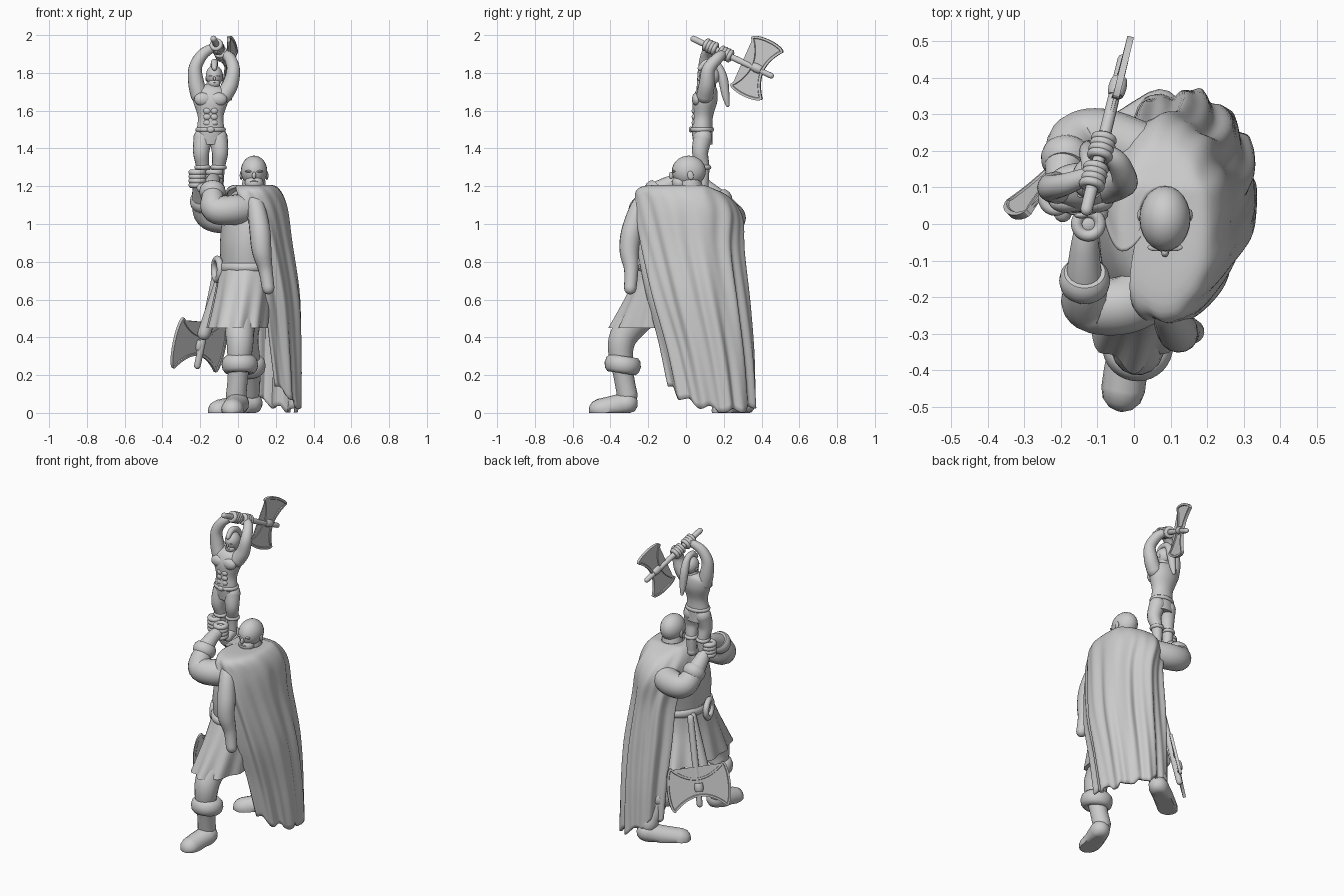
import bpy, bmesh, math
from mathutils import Vector, Matrix

cube = bpy.data.objects.get("Cube")
if cube:
    bpy.data.objects.remove(cube, do_unlink=True)

stone = bpy.data.materials.new("stone_grey")
stone.use_nodes = True
GREY = (0.6, 0.6, 0.6, 1)
stone.diffuse_color = GREY
stone.node_tree.nodes["Principled BSDF"].inputs["Base Color"].default_value = GREY


def finish(name, bm, angle=50):
    bmesh.ops.recalc_face_normals(bm, faces=bm.faces)
    me = bpy.data.meshes.new(name)
    bm.to_mesh(me)
    bm.free()
    me.materials.append(stone)
    me.polygons.foreach_set("use_smooth", [True] * len(me.polygons))
    me.set_sharp_from_angle(angle=math.radians(angle))
    ob = bpy.data.objects.new(name, me)
    bpy.context.collection.objects.link(ob)
    return ob


def smooth_rows(rows, steps=6):
    """Catmull-Rom interpolation of rows of numbers."""
    rows = [Vector(r) for r in rows]
    ext = [rows[0]] + rows + [rows[-1]]
    out = []
    for i in range(1, len(ext) - 2):
        a, b, c, d = ext[i - 1:i + 3]
        for k in range(steps):
            t = k / steps
            out.append(0.5 * (2 * b + (c - a) * t + (2 * a - 5 * b + 4 * c - d) * t * t
                              + (3 * b - a - 3 * c + d) * t ** 3))
    return out + [rows[-1]]


def skin_rings(name, rings, closed=True, caps=True, angle=50):
    bm = bmesh.new()
    vs = [[bm.verts.new(p) for p in ring] for ring in rings]
    n = len(vs[0])
    for a, b in zip(vs, vs[1:]):
        for j in range(n if closed else n - 1):
            bm.faces.new((a[j], a[(j + 1) % n], b[(j + 1) % n], b[j]))
    if caps:
        bm.faces.new(vs[0][::-1])
        bm.faces.new(vs[-1])
    return finish(name, bm, angle)


def tube(name, pts, n=16):
    """Rounded limb through (x, y, z, radius) points, kept above the ground."""
    rows = smooth_rows(pts)
    path = [(Vector(r[:3]), r[3]) for r in rows]
    t0 = (path[0][0] - path[1][0]).normalized()
    t1 = (path[-1][0] - path[-2][0]).normalized()
    cap = [math.radians(a) for a in (80, 55, 30)]
    head = [(path[0][0] + t0 * path[0][1] * math.sin(a), path[0][1] * math.cos(a)) for a in cap]
    tail = [(path[-1][0] + t1 * path[-1][1] * math.sin(a), path[-1][1] * math.cos(a)) for a in cap[::-1]]
    path = head + path + tail
    rings, side = [], None
    for i, (p, r) in enumerate(path):
        t = (path[min(i + 1, len(path) - 1)][0] - path[max(i - 1, 0)][0]).normalized()
        if side is None:
            side = t.orthogonal()
        side = (side - t * side.dot(t)).normalized()
        up = t.cross(side)
        ring = []
        for j in range(n):
            a = math.tau * j / n
            v = p + (side * math.cos(a) + up * math.sin(a)) * r
            v.z = max(v.z, 0)
            ring.append(v)
        rings.append(ring)
    return skin_rings(name, rings)


def loft(name, rows, folds=0, depth=0, n=72):
    """Ellipse sections (z, cx, cy, rx, ry), with folds deepening downward."""
    rows = smooth_rows(rows)
    rings = []
    for i, (z, cx, cy, rx, ry) in enumerate(rows):
        ring = []
        for j in range(n):
            a = math.tau * j / n
            f = 1 + depth * i / len(rows) * math.sin(folds * a + math.sin(2 * a))
            ring.append((cx + rx * f * math.cos(a), cy + ry * f * math.sin(a), z))
        rings.append(ring)
    return skin_rings(name, rings)


def ball(name, at, size, turn=0):
    bm = bmesh.new()
    m = Matrix.Translation(at) @ Matrix.Rotation(turn, 4, 'X') @ Matrix.Diagonal((*size, 1))
    bmesh.ops.create_uvsphere(bm, u_segments=24, v_segments=14, radius=1, matrix=m)
    return finish(name, bm)


def ring(name, at, axis, major, minor, stretch=(1, 1, 1)):
    rot = Vector(axis).to_track_quat('Z', 'Y').to_matrix()
    rings = []
    for i in range(33):
        a = math.tau * i / 32
        row = []
        for j in range(10):
            b = math.tau * j / 10
            r = major + minor * math.cos(b)
            p = Vector((r * math.cos(a) * stretch[0], r * math.sin(a) * stretch[1],
                        minor * math.sin(b) * stretch[2]))
            row.append(rot @ p + Vector(at))
        rings.append(row)
    return skin_rings(name, rings, caps=False)


def axe(name, start, end, centre, blade_dir, su, sv, r):
    """Handle from start to end with a two-sided blade at centre."""
    start, end, centre = Vector(start), Vector(end), Vector(centre)
    v = (end - start).normalized()
    u = Vector(blade_dir)
    u = (u - v * u.dot(v)).normalized()
    w = u.cross(v)
    tube(name + "_handle", [(*start, r), (*start.lerp(end, 0.5), r), (*end, r * 0.9)], 12)
    flare = [(0.135 * t / 8, 0.04 + 0.055 * (t / 8) ** 2) for t in range(9)]
    edge = [(0.135 + 0.03 * math.cos(a), 0.095 * math.sin(a))
            for a in [math.radians(d) for d in range(75, -90, -15)]]
    half = flare + edge + [(x, -y) for x, y in flare[::-1]]
    outline = half + [(-x, -y) for x, y in half[1:-1]]
    bm = bmesh.new()
    vs = [bm.verts.new(centre + u * x * su + v * y * sv - w * 0.009) for x, y in outline]
    base = bm.faces.new(vs)
    out = bmesh.ops.extrude_face_region(bm, geom=[base])
    moved = [g for g in out["geom"] if isinstance(g, bmesh.types.BMVert)]
    bmesh.ops.translate(bm, verts=moved, vec=w * 0.018)
    bmesh.ops.recalc_face_normals(bm, faces=bm.faces)
    sides = [f for f in bm.faces if len(f.verts) > 4]
    bmesh.ops.inset_individual(bm, faces=sides, thickness=0.012, depth=0)
    bmesh.ops.inset_individual(bm, faces=sides, thickness=0.003, depth=-0.005)
    finish(name + "_blade", bm, 25)
    ring(name + "_socket", centre, v, r * 1.05, 0.007, (1, 1, 4))


def face(prefix, at, s):
    """Simple face details, looking toward -y, scaled by head size."""
    x, y, z = at
    ball(prefix + "_nose", (x, y - 0.98 * s, z - 0.1 * s), (0.13 * s, 0.16 * s, 0.24 * s))
    ball(prefix + "_jaw", (x, y - 0.42 * s, z - 0.6 * s), (0.62 * s, 0.52 * s, 0.5 * s))
    ball(prefix + "_mouth", (x, y - 0.84 * s, z - 0.5 * s), (0.28 * s, 0.12 * s, 0.07 * s))
    for side, k in (("left", 1), ("right", -1)):
        ball(f"{prefix}_{side}_brow", (x + k * 0.32 * s, y - 0.8 * s, z + 0.17 * s),
             (0.28 * s, 0.13 * s, 0.08 * s))
        ball(f"{prefix}_{side}_ear", (x + k * 0.85 * s, y + 0.3 * s, z - 0.1 * s),
             (0.1 * s, 0.2 * s, 0.3 * s), 0.2)


def fist(name, at, axis, r):
    """Palm with four curled fingers wrapped round an axis."""
    axis = Vector(axis).normalized()
    ball(name + "_palm", at, (r * 0.95, r * 0.95, r * 0.95))
    for i in range(4):
        ring(f"{name}_finger_{i + 1}", Vector(at) + axis * r * (i - 1.5) * 0.5, axis, r * 0.7, r * 0.36)


# Head and torso of the large figure
ball("head", (0.085, 0.015, 1.28), (0.07, 0.09, 0.082))
face("head", (0.085, 0.0, 1.265), 0.08)
tube("neck", [(0.08, 0.03, 1.12, 0.075), (0.085, 0.02, 1.23, 0.06)])
loft("tunic", [(0.75, 0.05, -0.05, 0.14, 0.18), (0.9, 0.05, -0.04, 0.145, 0.21),
               (1.05, 0.07, 0, 0.15, 0.24), (1.14, 0.08, 0.01, 0.13, 0.2),
               (1.2, 0.08, 0.02, 0.06, 0.07)])
loft("skirt", [(0.8, 0.05, -0.05, 0.145, 0.18), (0.64, 0.03, -0.08, 0.15, 0.22),
               (0.45, 0.0, -0.09, 0.16, 0.305)], 11, 0.06)
ring("belt", (0.05, -0.05, 0.77), (0, 0, 1), 1, 0.1, (0.145, 0.185, 0.25))
ring("buckle", (-0.11, -0.08, 0.76), (-1, -0.3, 0), 0.055, 0.018)
tube("tunic_tail", [(-0.08, 0.05, 0.75, 0.025), (-0.12, 0.06, 0.6, 0.035), (-0.18, 0.07, 0.42, 0.035)])

# Legs and boots
tube("front_leg", [(0.03, -0.14, 0.62, 0.1), (0.01, -0.3, 0.45, 0.08), (0.01, -0.345, 0.35, 0.07),
                   (0.0, -0.33, 0.2, 0.055), (-0.01, -0.31, 0.09, 0.055)])
ring("front_boot_cuff", (0.01, -0.335, 0.255), (0, 0.15, 1), 0.065, 0.032, (1, 1, 1.5))
tube("front_foot", [(0.0, -0.315, 0.05, 0.06), (-0.02, -0.39, 0.03, 0.06), (-0.03, -0.455, 0.015, 0.06)])
tube("rear_leg", [(0.06, 0.02, 0.65, 0.1), (0.03, 0.1, 0.42, 0.08), (0.05, 0.22, 0.25, 0.07),
                  (0.06, 0.3, 0.1, 0.055)])
ring("rear_boot_cuff", (0.05, 0.21, 0.25), (0, -0.4, 1), 0.065, 0.032, (1, 1, 1.5))
tube("rear_foot", [(0.07, 0.31, 0.05, 0.06), (-0.01, 0.26, 0.03, 0.06), (-0.1, 0.195, 0.01, 0.06)])

# Cloak: open draped surface with folds and an uneven hem
cloak_rows = [(1.205, 0.08, 0.02, 0.065, 0.075, -160, 215), (1.195, 0.08, -0.01, 0.13, 0.23, -135, 195),
              (1.1, 0.085, 0.01, 0.175, 0.28, -112, 170), (0.9, 0.1, 0.02, 0.185, 0.28, -93, 148),
              (0.6, 0.12, 0.06, 0.205, 0.27, -84, 145), (0.3, 0.13, 0.105, 0.2, 0.25, -77, 145),
              (0.01, 0.135, 0.13, 0.19, 0.235, -68, 145)]
rows = smooth_rows(cloak_rows)
cloak = []
for i, (z, cx, cy, rx, ry, a0, a1) in enumerate(rows):
    s = i / (len(rows) - 1)
    line = []
    for j in range(121):
        deg = a0 + (a1 - a0) * j / 120
        a, p = math.radians(deg), j / 120 * math.tau
        wave = math.sin(7 * p + 2 * s + math.sin(2 * p)) + 0.45 * math.sin(13 * p - 3 * s)
        f = 1 + 0.045 * min(1, s * 1.5) * wave
        y = cy + ry * f * math.sin(a)
        hem = s ** 3 * (0.11 * min(1.2, ((deg - 30) / 90) ** 2) + 0.015 * math.sin(7 * p))
        slope = (1 - s) * 0.45 * max(0, y - 0.1)
        line.append((cx + rx * f * math.cos(a), y, max(0.002, z + hem - slope)))
    cloak.append(line)
drape = skin_rings("cloak", cloak, closed=False, caps=False)
shell = drape.modifiers.new("thickness", 'SOLIDIFY')
shell.thickness = 0.016
shell.offset = -1
tube("cloak_front_fold", [(0.05, -0.15, 1.17, 0.035), (0.09, -0.235, 1.11, 0.045), (0.115, -0.285, 0.97, 0.055),
                          (0.125, -0.3, 0.86, 0.052), (0.145, -0.29, 0.76, 0.038), (0.16, -0.295, 0.66, 0.033)])

# Arms raising the small figure
tube("left_arm", [(0.08, -0.16, 1.09, 0.085), (-0.02, -0.22, 1.075, 0.08), (-0.12, -0.22, 1.08, 0.075),
                  (-0.135, -0.17, 1.16, 0.055), (-0.135, -0.07, 1.22, 0.04), (-0.125, 0.0, 1.24, 0.035)])
ring("left_cuff", (-0.135, -0.155, 1.17), (0, 0.6, 0.7), 0.05, 0.02, (1, 1, 1.8))
tube("right_arm", [(0.04, 0.19, 1.04, 0.08), (-0.08, 0.235, 1.03, 0.08), (-0.16, 0.23, 1.05, 0.072),
                   (-0.19, 0.17, 1.13, 0.055), (-0.2, 0.1, 1.2, 0.04), (-0.215, 0.07, 1.24, 0.035)])
ring("right_cuff", (-0.185, 0.18, 1.12), (-0.1, -0.7, 0.7), 0.05, 0.02, (1, 1, 1.8))
fist("left_hand", (-0.125, 0.0, 1.24), (0, 0, 1), 0.045)
fist("right_hand", (-0.215, 0.07, 1.24), (0, 0, 1), 0.045)

# Small figure held overhead
MX = -0.145
for side, k in (("left", 1), ("right", -1)):
    tube(f"small_{side}_leg", [(MX + k * 0.04, 0.09, 1.46, 0.05), (MX + k * 0.05, 0.075, 1.38, 0.043),
                               (MX + k * 0.042, 0.09, 1.3, 0.034), (MX + k * 0.04, 0.09, 1.2, 0.028)])
    ring(f"small_{side}_boot_cuff", (MX + k * 0.042, 0.09, 1.3), (0, 0, 1), 0.032, 0.012)
    tube(f"small_{side}_foot", [(MX + k * 0.04, 0.09, 1.2, 0.03), (MX + k * 0.05, 0.03, 1.19, 0.025)])
    ball(f"small_{side}_chest", (MX + k * 0.04, 0.058, 1.66), (0.047, 0.027, 0.036))
    for i in range(3):
        ball(f"small_{side}_abdomen_{i + 1}", (MX + k * 0.018, 0.043, 1.535 + 0.032 * i),
             (0.02, 0.013, 0.017))
loft("small_torso", [(1.42, MX, 0.09, 0.07, 0.05), (1.5, MX, 0.085, 0.072, 0.055), (1.57, MX, 0.09, 0.068, 0.053),
                     (1.65, MX, 0.1, 0.092, 0.066), (1.71, MX, 0.11, 0.088, 0.055), (1.74, MX, 0.12, 0.03, 0.03)], n=32)
ring("small_belt", (MX, 0.085, 1.5), (0, 0, 1), 1, 0.15, (0.07, 0.055, 0.08))
ball("small_buckle", (MX, 0.025, 1.5), (0.02, 0.01, 0.016))
HX = -0.125
tube("small_neck", [(MX, 0.12, 1.7, 0.035), (HX, 0.125, 1.76, 0.035)])
ball("small_head", (HX, 0.125, 1.785), (0.045, 0.055, 0.055))
face("small_head", (HX, 0.118, 1.775), 0.05)
tube("small_hair", [(HX, 0.075, 1.825, 0.014), (HX, 0.11, 1.855, 0.018), (HX, 0.165, 1.84, 0.02),
                    (HX, 0.195, 1.77, 0.026), (HX, 0.21, 1.68, 0.02), (HX, 0.22, 1.63, 0.01)])
tube("small_right_arm", [(-0.205, 0.1, 1.68, 0.045), (-0.222, 0.1, 1.75, 0.042), (-0.225, 0.1, 1.83, 0.035),
                         (-0.185, 0.11, 1.9, 0.03), (-0.12, 0.135, 1.94, 0.022)])
tube("small_left_arm", [(-0.075, 0.1, 1.68, 0.045), (-0.04, 0.11, 1.74, 0.042), (-0.025, 0.12, 1.82, 0.035),
                        (-0.045, 0.17, 1.88, 0.03), (-0.08, 0.2, 1.9, 0.022)])

# Raised axe and the axe hung at the hip
grip = (0.1, 0.42, -0.2)
axe("raised_axe", (-0.13, 0.04, 1.98), (-0.03, 0.45, 1.785), (-0.045, 0.375, 1.825), (0.12, 0.43, 0.9), 1, 1, 0.017)
fist("small_right_hand", (-0.11, 0.13, 1.938), grip, 0.034)
fist("small_left_hand", (-0.088, 0.21, 1.9), grip, 0.034)
axe("hip_axe", (-0.11, 0.11, 0.77), (-0.215, 0.165, 0.25), (-0.205, 0.16, 0.36), (0.7, 0.7, 0), 1.17, 1.45, 0.02)
